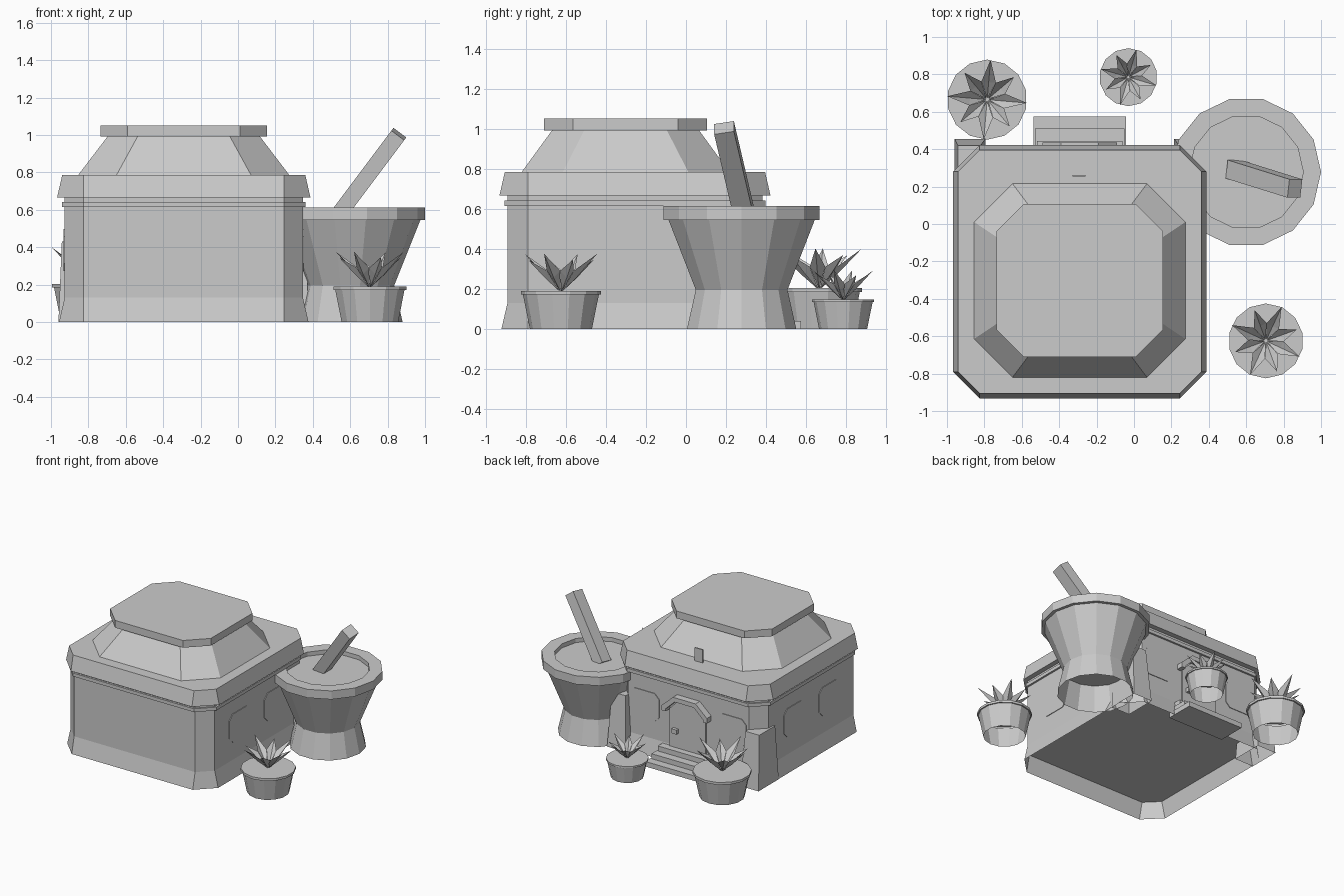
import bpy, math
from mathutils import Vector, Matrix

cube = bpy.data.objects.get("Cube")
if cube:
    bpy.data.objects.remove(cube, do_unlink=True)

clay = bpy.data.materials.new("plain_grey")
clay.use_nodes = True
GREY = (0.6, 0.6, 0.6, 1)
clay.diffuse_color = GREY
clay.node_tree.nodes["Principled BSDF"].inputs["Base Color"].default_value = GREY


def add(name, verts, faces):
    mesh = bpy.data.meshes.new(name)
    mesh.from_pydata([tuple(v) for v in verts], [], faces)
    mesh.materials.append(clay)
    obj = bpy.data.objects.new(name, mesh)
    bpy.context.collection.objects.link(obj)
    return obj


def loft(name, rings, top=True, bottom=False):
    """Skin a stack of equal-sized counter-clockwise rings."""
    n = len(rings[0])
    faces = [(k * n + i, k * n + (i + 1) % n, (k + 1) * n + (i + 1) % n, (k + 1) * n + i)
             for k in range(len(rings) - 1) for i in range(n)]
    if top:
        faces.append([(len(rings) - 1) * n + i for i in range(n)])
    if bottom:
        faces.append(list(reversed(range(n))))
    return add(name, [v for r in rings for v in r], faces)


def octagon(cx, cy, hx, hy, cut, z):
    a, b = hx - cut, hy - cut
    pts = [(hx, -b), (hx, b), (a, hy), (-a, hy), (-hx, b), (-hx, -b), (-a, -hy), (a, -hy)]
    return [(cx + x, cy + y, z) for x, y in pts]


def rect(x0, x1, y0, y1, z):
    return [(x0, y0, z), (x1, y0, z), (x1, y1, z), (x0, y1, z)]


def box(name, x0, x1, y0, y1, z0, z1):
    return loft(name, [rect(x0, x1, y0, y1, z0), rect(x0, x1, y0, y1, z1)], bottom=True)


def circle(cx, cy, r, z, n=14, turn=0):
    return [(cx + r * math.cos(turn + math.tau * i / n),
             cy + r * math.sin(turn + math.tau * i / n), z) for i in range(n)]


def extrude(name, outline, origin, across, out, depth):
    """Extrude a 2D outline (across, up) from a wall along the outward direction."""
    o, a, d = Vector(origin), Vector(across), Vector(out)
    ring = [o + a * u + Vector((0, 0, v)) for u, v in outline]
    return loft(name, [ring, [p + d * depth for p in ring]], bottom=True)


# House: open skirt, wall, trim strip, eave band, sloped roof, top slab
CX, CY, FLAT, WALL = -0.29, -0.255, 0.535, 0.637


def house_ring(h, z):
    return octagon(CX, CY, h, h, h - FLAT, z)


loft("skirt", [house_ring(0.667, 0), house_ring(WALL, 0.13)], top=False)
loft("wall", [house_ring(WALL, 0.13), house_ring(WALL, 0.67)], bottom=True)
loft("trim_strip", [house_ring(0.652, 0.615), house_ring(0.652, 0.642)], bottom=True)
loft("eave_band", [house_ring(0.677, 0.667), house_ring(0.65, 0.785)], bottom=True)
loft("roof_slope", [octagon(CX, -0.302, 0.565, 0.518, 0.205, 0.785),
                    octagon(CX, -0.302, 0.405, 0.365, 0.16, 0.995)])
loft("roof_slab", [octagon(CX, -0.302, 0.445, 0.408, 0.145, z) for z in (0.992, 1.05)], bottom=True)

# Tapered buttresses on both door-side corners
for side, label in ((1, "left"), (-1, "right")):
    def buttress_ring(inner, outer, y0, y1, z):
        x0, x1 = sorted((CX + side * inner, CX + side * outer))
        return rect(x0, x1, y0, y1, z)
    loft("buttress_" + label, [buttress_ring(0.505, 0.67, 0.2, 0.455, 0),
                               buttress_ring(0.53, 0.652, 0.22, 0.42, 0.43)])

# Windows with clipped corners
W, H, C = 0.128, 0.112, 0.04
window = [(W, -H + C), (W, H - C), (W - C, H), (-W + C, H),
          (-W, H - C), (-W, -H + C), (-W + C, -H), (W - C, -H)]
for y in (-0.48, -0.037):
    extrude("side_window", window, (CX + WALL, y, 0.385), (0, 1, 0), (1, 0, 0), 0.005)
    extrude("side_window", window, (CX - WALL, y, 0.385), (0, -1, 0), (-1, 0, 0), 0.005)
for x in (-0.385, 0.385):
    extrude("door_side_window", window, (CX + x, CY + WALL, 0.385), (-1, 0, 0), (0, 1, 0), 0.005)

# Door with arched canopy, handle and steps
door_back = (CX, CY + WALL, 0)
door = [(0.16, 0.12), (0.16, 0.42), (0.08, 0.5), (-0.08, 0.5), (-0.16, 0.42), (-0.16, 0.12)]
extrude("door", door, door_back, (-1, 0, 0), (0, 1, 0), 0.012)
canopy = [(0.2, 0.41), (0.2, 0.45), (0.1, 0.54), (-0.1, 0.54), (-0.2, 0.45), (-0.2, 0.41),
          (-0.165, 0.41), (-0.165, 0.43), (-0.085, 0.505), (0.085, 0.505), (0.165, 0.43), (0.165, 0.41)]
extrude("door_canopy", canopy, door_back, (-1, 0, 0), (0, 1, 0), 0.055)
box("door_handle", CX + 0.08, CX + 0.125, 0.39, 0.42, 0.24, 0.275)
for i in range(3):
    half = 0.248 - 0.01 * i
    box("step", CX - half, CX + half, 0.35, 0.575 - 0.065 * i, 0.04 * i, 0.04 * (i + 1))

# Small blank plaque standing on the eave
box("roof_plaque", -0.33, -0.26, 0.253, 0.263, 0.785, 0.89)

# Mortar and pestle
MX, MY = 0.6, 0.278
loft("mortar_foot", [circle(MX, MY, 0.28, 0), circle(MX, MY, 0.235, 0.195)], top=False)
loft("mortar_bowl", [circle(MX, MY, r, z) for r, z in (
    (0.235, 0.195), (0.375, 0.545), (0.4, 0.545), (0.4, 0.613), (0.305, 0.613), (0.305, 0.58))],
    bottom=True)
axis = Vector((0.3, -0.095, 0.4)).normalized()
wide = Vector((0, 1, 0))
wide = (wide - axis * wide.dot(axis)).normalized()
deep = wide.cross(axis)
start, end = Vector((0.53, 0.293, 0.565)), Vector((0.86, 0.19, 1.005))
loft("pestle", [[c + deep * 0.043 * i + wide * 0.05 * j
                 for i, j in ((-1, -1), (1, -1), (1, 1), (-1, 1))] for c in (start, end)], bottom=True)


# Potted plants: open-bottomed pot and a star of folded leaves
def potted_plant(x, y, s, turn):
    quarter = math.pi / 2
    loft("plant_pot", [circle(x, y, r * s, z * s, turn=quarter) for r, z in (
        (0.155, 0), (0.19, 0.172), (0.2, 0.172), (0.2, 0.19))])
    verts, faces, leaves = [], [], 8
    for i in range(leaves):
        a, step = turn + math.tau * i / leaves, math.pi / leaves
        reach = 0.2 if i % 2 else 0.175
        tip_z = 0.375 if i % 2 else 0.345
        b = len(verts)
        for r, ang, z in ((0.005, a, 0.185), (0.095, a - step, 0.29), (0.085, a, 0.255),
                          (0.095, a + step, 0.29), (reach, a, tip_z)):
            verts.append((x + r * s * math.cos(ang), y + r * s * math.sin(ang), z * s))
        faces += [(b, b + 2, b + 1), (b, b + 3, b + 2), (b + 1, b + 2, b + 4), (b + 2, b + 3, b + 4)]
    add("plant_leaves", verts, faces)


potted_plant(0.705, -0.625, 1.0, 0.35)
potted_plant(-0.785, 0.665, 1.07, 0.7)
potted_plant(-0.03, 0.785, 0.775, 0.5)
